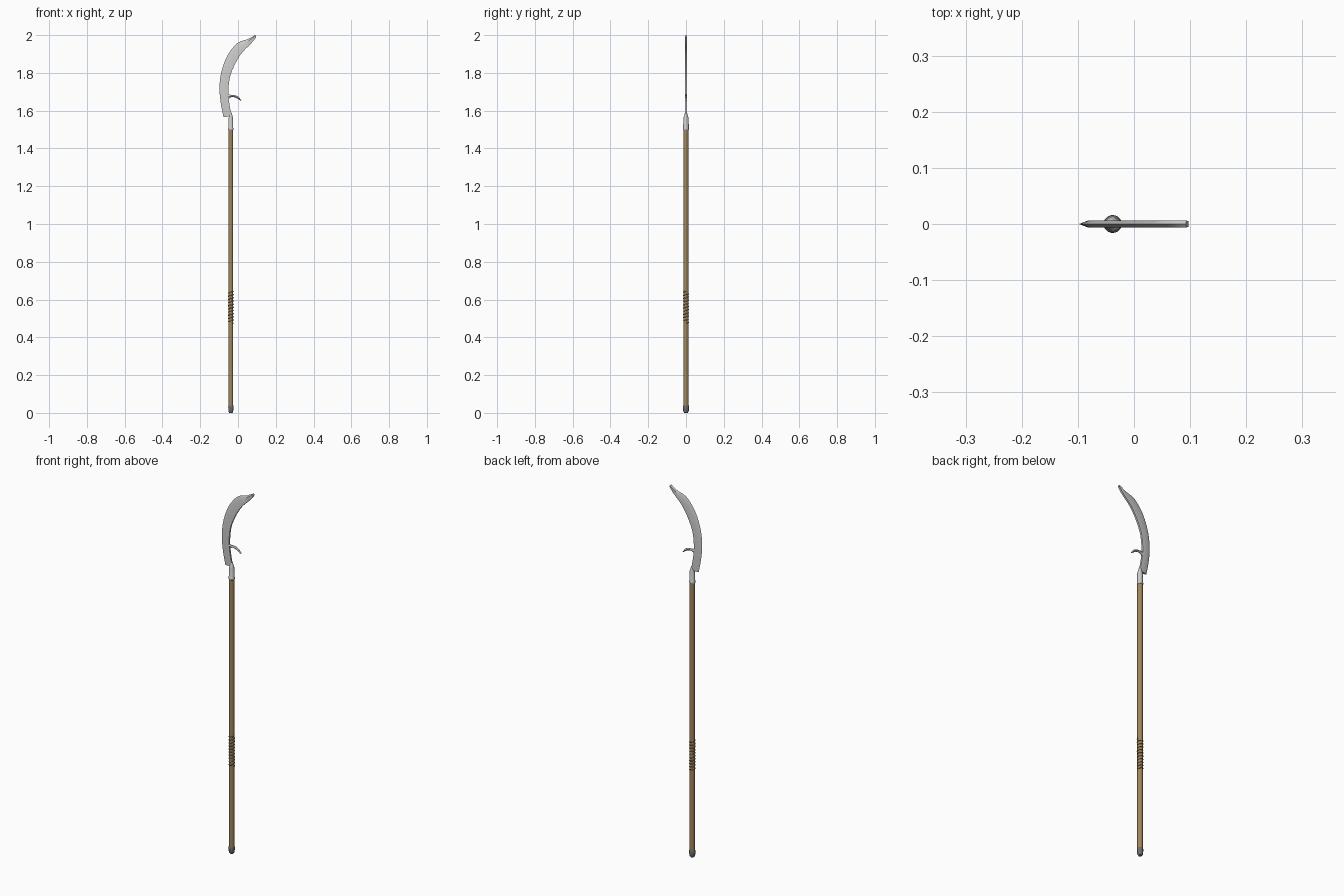
import bpy, bmesh, math
from mathutils import Vector

if "Cube" in bpy.data.objects:
    bpy.data.objects.remove(bpy.data.objects["Cube"])

CX = -0.038  # shaft axis


def material(name, color):
    m = bpy.data.materials.new(name)
    m.diffuse_color = color
    m.use_nodes = True
    m.node_tree.nodes["Principled BSDF"].inputs["Base Color"].default_value = m.diffuse_color
    return m


def finish(name, bm, mat=None, angle=30):
    bmesh.ops.recalc_face_normals(bm, faces=bm.faces)
    me = bpy.data.meshes.new(name)
    bm.to_mesh(me)
    bm.free()
    ob = bpy.data.objects.new(name, me)
    bpy.context.collection.objects.link(ob)
    if mat:
        me.materials.append(mat)
    bpy.ops.object.select_all(action='DESELECT')
    ob.select_set(True)
    bpy.context.view_layer.objects.active = ob
    bpy.ops.object.shade_smooth_by_angle(angle=math.radians(angle))
    return ob


def skin(name, rings, mat=None, angle=30):
    """Bridge equal-sized rings of points and cap both ends."""
    bm = bmesh.new()
    vs = [[bm.verts.new(p) for p in r] for r in rings]
    n = len(rings[0])
    for a, b in zip(vs, vs[1:]):
        for i in range(n):
            j = (i + 1) % n
            bm.faces.new((a[i], a[j], b[j], b[i]))
    bm.faces.new(vs[0])
    bm.faces.new(vs[-1])
    return finish(name, bm, mat, angle)


def turned(name, profile, mat=None, sides=6, angle=62):
    rings = []
    for r, z in profile:
        ang = [math.pi / 2 + math.tau * i / sides for i in range(sides)]
        rings.append([(CX + r * math.cos(a), r * math.sin(a), z) for a in ang])
    return skin(name, rings, mat, angle)


def spline(pts, steps):
    """Catmull-Rom curve through the given points."""
    p = [Vector(q) for q in pts]
    p = [2 * p[0] - p[1]] + p + [2 * p[-1] - p[-2]]
    out = []
    for i in range(1, len(p) - 2):
        a, b, c, d = p[i - 1:i + 3]
        for s in range(steps):
            t = s / steps
            out.append(0.5 * (2 * b + (c - a) * t + (2 * a - 5 * b + 4 * c - d) * t * t
                              + (3 * b - a - 3 * c + d) * t ** 3))
    return out + [p[-2]]


def blade_part(name, outer, inner, section, steps=3):
    rings = []
    for o, i in zip(spline(outer, steps), spline(inner, steps)):
        ring = []
        for f, y in section:
            q = o.lerp(i, f)
            ring.append((q.x, y, q.y))
        rings.append(ring)
    return skin(name, rings)


wood = material("wood", (0.36, 0.24, 0.11, 1))
cord = material("cord", (0.25, 0.16, 0.08, 1))
iron = material("dark_iron", (0.16, 0.16, 0.17, 1))

# Pole, foot cap and blade socket
turned("shaft", [(0.0142, 0.03), (0.0142, 1.51)], wood)
turned("foot_cap", [(0.010, 0.0), (0.0145, 0.008), (0.016, 0.034), (0.0145, 0.040)], iron)
turned("socket", [(0.0145, 1.497), (0.016, 1.499), (0.016, 1.506), (0.0148, 1.509),
                  (0.0142, 1.558), (0.0095, 1.574), (0.005, 1.590)])

# Curved blade: sharp on the outside of the bend, flat along the inside
outer = [(-.077, 1.566), (-.092, 1.645), (-.098, 1.725), (-.087, 1.81),
         (-.055, 1.894), (-.003, 1.958), (.05, 1.978), (.092, 2.0)]
inner = [(-.034, 1.571), (-.049, 1.66), (-.050, 1.725), (-.040, 1.788),
         (-.013, 1.852), (.024, 1.91), (.071, 1.957), (.097, 1.990)]
blade_part("blade", outer, inner,
           [(0, 0), (0.32, 0.006), (1, 0.005), (1, -0.005), (0.32, -0.006)])

# Small parrying hook on the inner side
blade_part("hook",
           [(-.052, 1.686), (-.032, 1.683), (-.016, 1.682), (.004, 1.673), (.019, 1.652)],
           [(-.052, 1.660), (-.034, 1.672), (-.018, 1.670), (-.002, 1.663), (.017, 1.651)],
           [(0, 0.002), (0.5, 0.006), (1, 0.002), (1, -0.002), (0.5, -0.006), (0, -0.002)])

# Spiral cord grip
turns, per = 10, 12
cu = bpy.data.curves.new("grip_cord", 'CURVE')
cu.dimensions = '3D'
cu.bevel_depth = 0.0025
cu.bevel_resolution = 1
cu.use_fill_caps = True
sp = cu.splines.new('POLY')
sp.points.add(turns * per)
for k in range(turns * per + 1):
    a = math.tau * k / per
    sp.points[k].co = (CX + 0.0138 * math.cos(a), 0.0138 * math.sin(a),
                       0.475 + 0.168 * k / (turns * per), 1)
cu.materials.append(cord)
grip = bpy.data.objects.new("grip_cord", cu)
bpy.context.collection.objects.link(grip)
bpy.ops.object.select_all(action='DESELECT')
grip.select_set(True)
bpy.context.view_layer.objects.active = grip
bpy.ops.object.convert(target='MESH')
